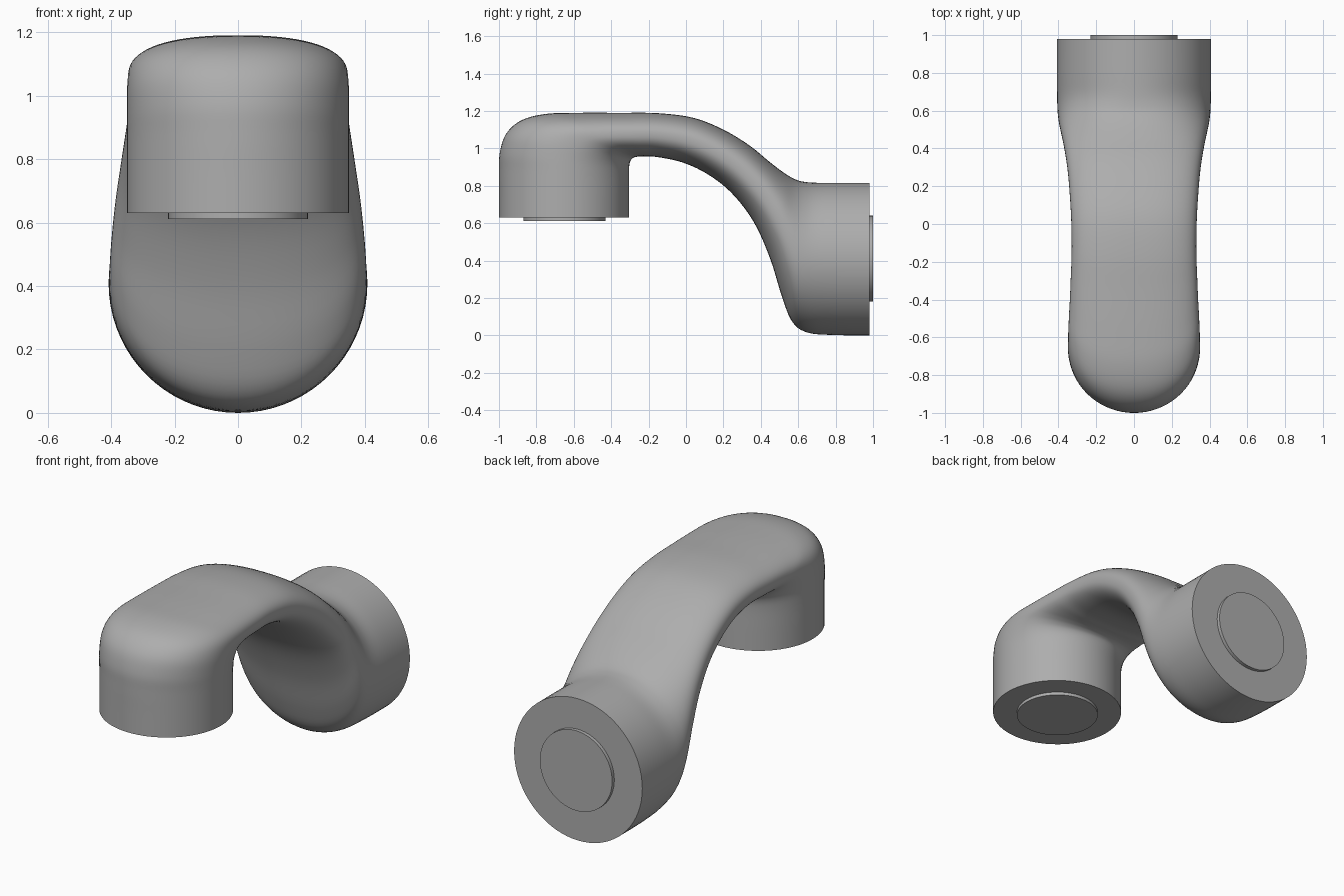
import bpy, bmesh, math
from mathutils import Vector

if "Cube" in bpy.data.objects:
    bpy.data.objects.remove(bpy.data.objects["Cube"])

grey = bpy.data.materials.new("matte grey")
grey.diffuse_color = (0.42, 0.42, 0.42, 1)
grey.use_nodes = True
grey.node_tree.nodes["Principled BSDF"].inputs["Base Color"].default_value = grey.diffuse_color

# Cross-sections along the link:
# outer edge y, z / inner edge y, z / half width / roundness exponent
SECTIONS = [
    (-1.00, 0.63, -0.305, 0.63, 0.35, 2.0),
    (-1.00, 0.75, -0.305, 0.75, 0.35, 2.0),
    (-1.00, 0.88, -0.305, 0.86, 0.35, 2.0),
    (-0.995, 0.98, -0.303, 0.91, 0.35, 2.05),
    (-0.96, 1.08, -0.295, 0.937, 0.35, 2.15),
    (-0.88, 1.15, -0.28, 0.95, 0.348, 2.25),
    (-0.75, 1.184, -0.262, 0.955, 0.345, 2.3),
    (-0.58, 1.19, -0.245, 0.957, 0.34, 2.35),
    (-0.36, 1.19, -0.22, 0.957, 0.335, 2.4),
    (-0.15, 1.188, -0.15, 0.953, 0.33, 2.4),
    (0.04, 1.163, -0.02, 0.925, 0.332, 2.4),
    (0.20, 1.10, 0.11, 0.865, 0.34, 2.4),
    (0.34, 1.015, 0.24, 0.765, 0.352, 2.4),
    (0.45, 0.925, 0.36, 0.61, 0.37, 2.4),
    (0.53, 0.865, 0.45, 0.41, 0.388, 2.3),
    (0.59, 0.832, 0.515, 0.20, 0.40, 2.2),
    (0.64, 0.82, 0.57, 0.07, 0.405, 2.1),
    (0.70, 0.816, 0.65, 0.015, 0.407, 2.0),
    (0.80, 0.816, 0.79, 0.002, 0.408, 2.0),
    (0.98, 0.816, 0.98, 0.0, 0.408, 2.0),
]
SIDES, STEPS = 72, 5


def spline(rows, steps):
    """Smooth interpolation through the rows."""
    result = []
    for i in range(len(rows) - 1):
        a, b = rows[max(i - 1, 0)], rows[i]
        c, d = rows[i + 1], rows[min(i + 2, len(rows) - 1)]
        for s in range(steps):
            t = s / steps
            result.append([
                q + 0.5 * t * (r - p + t * (2*p - 5*q + 4*r - u + t * (3*(q - r) + u - p)))
                for p, q, r, u in zip(a, b, c, d)])
    result.append(rows[-1])
    return result


def power(value, exponent):
    return math.copysign(abs(value) ** exponent, value)


def finish(name, bm):
    bmesh.ops.recalc_face_normals(bm, faces=bm.faces)
    mesh = bpy.data.meshes.new(name)
    bm.to_mesh(mesh)
    bm.free()
    obj = bpy.data.objects.new(name, mesh)
    bpy.context.collection.objects.link(obj)
    mesh.materials.append(grey)
    bpy.ops.object.select_all(action='DESELECT')
    obj.select_set(True)
    bpy.context.view_layer.objects.active = obj
    bpy.ops.object.shade_smooth_by_angle(angle=math.radians(40))
    return obj


# Curved link body, lofted from the front socket to the rear socket
bm = bmesh.new()
rings = []
for yo, zo, yi, zi, w, n in spline(SECTIONS, STEPS):
    outer, inner = Vector((0, yo, zo)), Vector((0, yi, zi))
    mid, half = (outer + inner) / 2, (outer - inner) / 2
    ring = []
    for k in range(SIDES):
        a = 2 * math.pi * k / SIDES
        p = mid + half * power(math.cos(a), 2 / n)
        p.x = w * power(math.sin(a), 2 / n)
        ring.append(bm.verts.new(p))
    rings.append(ring)
for r0, r1 in zip(rings, rings[1:]):
    for k in range(SIDES):
        j = (k + 1) % SIDES
        bm.faces.new((r0[k], r0[j], r1[j], r1[k]))
bm.faces.new(rings[0])
bm.faces.new(rings[-1])
finish("link_body", bm)


# Raised round plates on the two joint faces
def plate(name, location, radius, depth, tilt):
    bm = bmesh.new()
    bmesh.ops.create_cone(bm, cap_ends=True, segments=64,
                          radius1=radius, radius2=radius, depth=depth)
    obj = finish(name, bm)
    obj.location = location
    obj.rotation_euler.x = tilt


plate("front_joint_plate", (0, -0.65, 0.622), 0.22, 0.02, 0)
plate("rear_joint_plate", (0, 0.988, 0.41), 0.23, 0.024, math.pi / 2)
